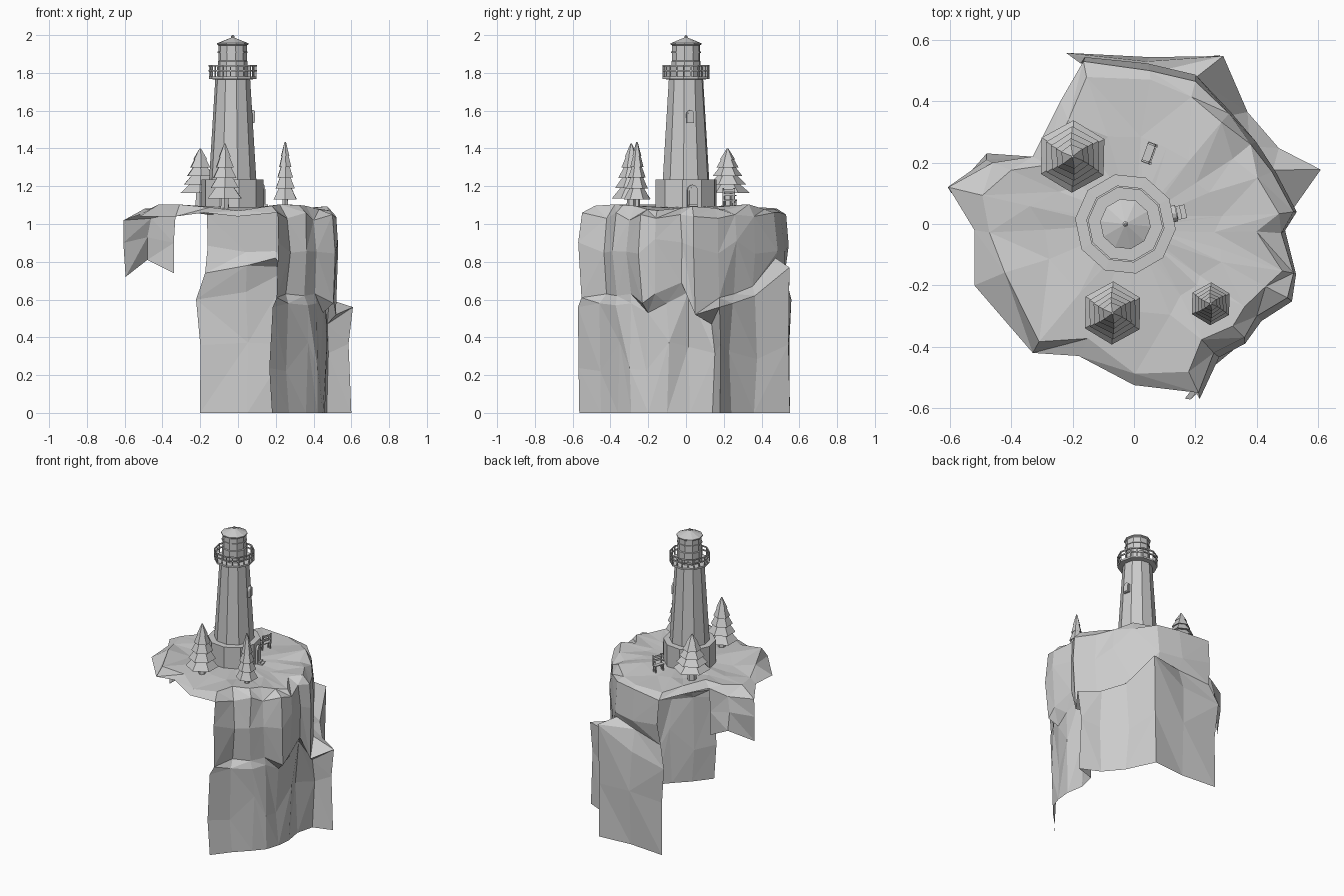
import bpy, bmesh, math, random
from mathutils import Matrix, Vector

if "Cube" in bpy.data.objects:
    bpy.data.objects.remove(bpy.data.objects["Cube"])

random.seed(4)
TX, TY = -0.028, 0.0          # tower axis
N = 10                        # tower sides
FACE = math.radians(12)       # direction of the door side


def make(name, verts, faces):
    me = bpy.data.meshes.new(name)
    me.from_pydata(verts, [], faces)
    me.validate()
    ob = bpy.data.objects.new(name, me)
    bpy.context.collection.objects.link(ob)
    return ob


def lathe(name, prof, n, cx, cy, rot=0.0, caps=True):
    """Flat-sided revolved profile of (radius, z) points."""
    v = [(cx + r * math.cos(rot + 2 * math.pi * i / n),
          cy + r * math.sin(rot + 2 * math.pi * i / n), z)
         for r, z in prof for i in range(n)]
    f = [(k * n + i, k * n + (i + 1) % n, (k + 1) * n + (i + 1) % n, (k + 1) * n + i)
         for k in range(len(prof) - 1) for i in range(n)]
    if caps:
        f += [tuple(range(n))[::-1], tuple(range(len(v) - n, len(v)))]
    return make(name, v, f)


def box(name, size, loc, rot=0.0, tilt=0.0):
    bm = bmesh.new()
    m = (Matrix.Translation(loc) @ Matrix.Rotation(rot, 4, 'Z')
         @ Matrix.Rotation(tilt, 4, 'Y') @ Matrix.Diagonal((*size, 1)))
    bmesh.ops.create_cube(bm, size=1, matrix=m)
    me = bpy.data.meshes.new(name)
    bm.to_mesh(me)
    bm.free()
    ob = bpy.data.objects.new(name, me)
    bpy.context.collection.objects.link(ob)
    return ob


def tri(a, b, c, d):
    return [(a, b, c), (a, c, d)] if random.random() < .5 else [(a, b, d), (b, c, d)]


def sheet(name, rows, closed=False):
    """Triangulated skin over rows of points."""
    n = len(rows[0])
    f = []
    for k in range(len(rows) - 1):
        for i in range(n if closed else n - 1):
            j = (i + 1) % n
            f += tri(k * n + i, k * n + j, (k + 1) * n + j, (k + 1) * n + i)
    return make(name, [p for r in rows for p in r], f)


def jit(p, s, z, j=.01):
    return (p[0] * s + random.uniform(-j, j), p[1] * s + random.uniform(-j, j), z)


# cliff wall: lower skirt, ledge, upper face, open on the left
low = [(.18, -.565), (.27, -.45), (.36, -.36), (.42, -.29), (.45, -.20), (.46, -.10), (.44, .02),
       (.47, .14), (.60, .18), (.47, .24), (.37, .36), (.28, .55), (.05, .53), (-.20, .55)]
upp = [(.21, -.55), (.26, -.42), (.36, -.37), (.40, -.30), (.50, -.24), (.52, -.16), (.48, -.03),
       (.52, .04), (.45, .17), (.38, .26), (.31, .36), (.20, .465), (.05, .50), (-.165, .53)]
ledge = [.58, .60, .59, .60, .55, .60, .66, .49, .58, .60, .64, .79, .66, .62]
top_z = [1.06, 1.03, 1.06, 1.02, 1.05, 1.03, 1.05, 1.04, 1.03, 1.05, 1.04, 1.06, 1.06, 1.05]
rim = [(x, y, z) for (x, y), z in zip(upp, top_z)]
back_edge = (-.225, .55)
sheet("cliff_wall", [
    [(x, y, 0) for x, y in low],
    [jit(p, 1.0, .29 + random.uniform(-.1, .1), .018) for p in low],
    [jit(p, 1.01, z - .02) for p, z in zip(low[:-1] + [back_edge], ledge)],
    [jit(p, 1.0, z + (.12 if i > 11 else .03)) for i, (p, z) in enumerate(zip(upp, ledge))],
    [jit(p, 1.03, .88 + random.uniform(-.04, .04)) for p in upp],
    rim])

# hanging rock flap under the left tip
flap = [(-.33, .22, 1.06), (-.46, .20, 1.03), (-.605, .12, 1.02)]
sheet("hanging_rock", [
    [(-.34, .22, .74), (-.48, .23, .81), (-.595, .10, .72)],
    [(-.34, .22, .90), (-.48, .21, .93), (-.607, .12, .90)],
    flap])

# plateau: outer rim, raised lip, inner ring and middle
out = rim + [(-.24, .40, 1.06)] + flap + [(-.52, -.02, 1.05), (-.52, -.20, 1.04),
                                          (-.33, -.42, 1.04), (-.18, -.43, 1.06), (0, -.525, 1.04)]
lip = [jit(p, random.uniform(.82, .94), 1.085 + random.uniform(-.02, .02)) for p in out]
mid = [jit(p, .55, 1.085 + random.uniform(-.012, .012)) for p in out]
core = [(p[0] * .15, p[1] * .15, 1.09) for p in out]
sheet("plateau", [out, lip, mid, core], closed=True)

# lighthouse body
rot = FACE + math.pi / N
lathe("tower_base", [(.165, 1.06), (.165, 1.235), (.12, 1.237)], N, TX, TY, rot)
lathe("tower_shaft", [(.126, 1.23), (.093, 1.765)], N, TX, TY, rot)
lathe("gallery_deck", [(.092, 1.765), (.126, 1.768), (.126, 1.78), (.075, 1.78)], N, TX, TY, rot)
lathe("lantern_wall", [(.079, 1.78), (.079, 1.86), (.075, 1.865), (.075, 1.95)], N, TX, TY, rot)
lathe("roof", [(.075, 1.945), (.083, 1.95), (.083, 1.957), (.008, 1.987)], N, TX, TY, rot)
lathe("roof_ball", [(.004, 1.98), (.009, 1.987), (.009, 1.994), (.003, 2.0)], 8, TX, TY)
lathe("lantern_band", [(.074, 1.906), (.08, 1.906), (.08, 1.913), (.074, 1.913)],
      N, TX, TY, rot, False)

# gallery railing
for z in (1.812, 1.838):
    lathe("gallery_rail", [(.121, z - .004), (.128, z - .004), (.128, z + .004),
                           (.121, z + .004), (.121, z - .004)], N, TX, TY, rot, False)
for i in range(2 * N):
    a = rot + math.pi * i / N
    d = .124 * (1 if i % 2 == 0 else math.cos(math.pi / N))
    box("rail_post", (.006, .006, .06), (TX + d * math.cos(a), TY + d * math.sin(a), 1.81), a)


def arch(name, dist, z0, w, h, depth):
    """Round-topped panel on the door side of the tower."""
    s = [(-w, 0), (w, 0)] + [(w * math.cos(t * math.pi / 6), h - w + w * math.sin(t * math.pi / 6))
                             for t in range(7)]
    u, v = Vector((math.cos(FACE), math.sin(FACE), 0)), Vector((-math.sin(FACE), math.cos(FACE), 0))
    c = Vector((TX, TY, z0))
    pts = [c + u * d + v * a + Vector((0, 0, b)) for d in (dist, dist + depth) for a, b in s]
    n = len(s)
    f = [(i, (i + 1) % n, n + (i + 1) % n, n + i) for i in range(n)]
    make(name, pts, f + [tuple(range(n))[::-1], tuple(range(n, 2 * n))])


arch("door_frame", .148, 1.09, .027, .118, .022)
arch("door", .150, 1.09, .019, .104, .023)
arch("window_frame", .085, 1.535, .020, .068, .030)
arch("window", .088, 1.542, .014, .054, .030)
for i in range(2):
    d = .175 + i * .016
    box("door_step", (.02, .045, .02), (TX + d * math.cos(FACE), TY + d * math.sin(FACE),
                                        1.094 - i * .01), FACE)


# pine trees with stacked skirts
def pine(x, y, r, z0, z1, turn):
    lathe("tree_trunk", [(r * .25, 1.06), (r * .2, z0 + .05)], 6, x, y, turn)
    n, h = 5, (z1 - z0) / 5.3
    for i in range(n):
        ri = r * (1 - i * .165)
        z = z0 + i * h
        top = (.004, z1) if i == n - 1 else (ri * .5, z + h * 1.15)
        lathe("tree_tier", [(ri * .45, z + .012), (ri, z), top], 6, x, y, turn + i * .04)


pine(-.20, .22, .118, 1.165, 1.40, .5)
pine(-.07, -.29, .103, 1.135, 1.425, .5)
pine(.25, -.26, .070, 1.13, 1.435, .5)

# small bench behind the tower
B, A = Vector((.052, .23, 1.08)), math.radians(-20)
R = Matrix.Rotation(A, 3, 'Z')
for s in (-1, 1):
    box("bench_back_leg", (.007, .007, .12), B + R @ Vector((.008, s * .03, .05)), A, .08)
    box("bench_front_leg", (.007, .007, .06), B + R @ Vector((-.015, s * .03, .02)), A)
    box("bench_arm", (.03, .006, .006), B + R @ Vector((-.003, s * .03, .07)), A)
box("bench_seat", (.028, .07, .006), B + R @ Vector((-.004, 0, .046)), A)
for z in (.075, .098):
    box("bench_back_slat", (.005, .07, .014), B + R @ Vector((.01, 0, z)), A, .08)
